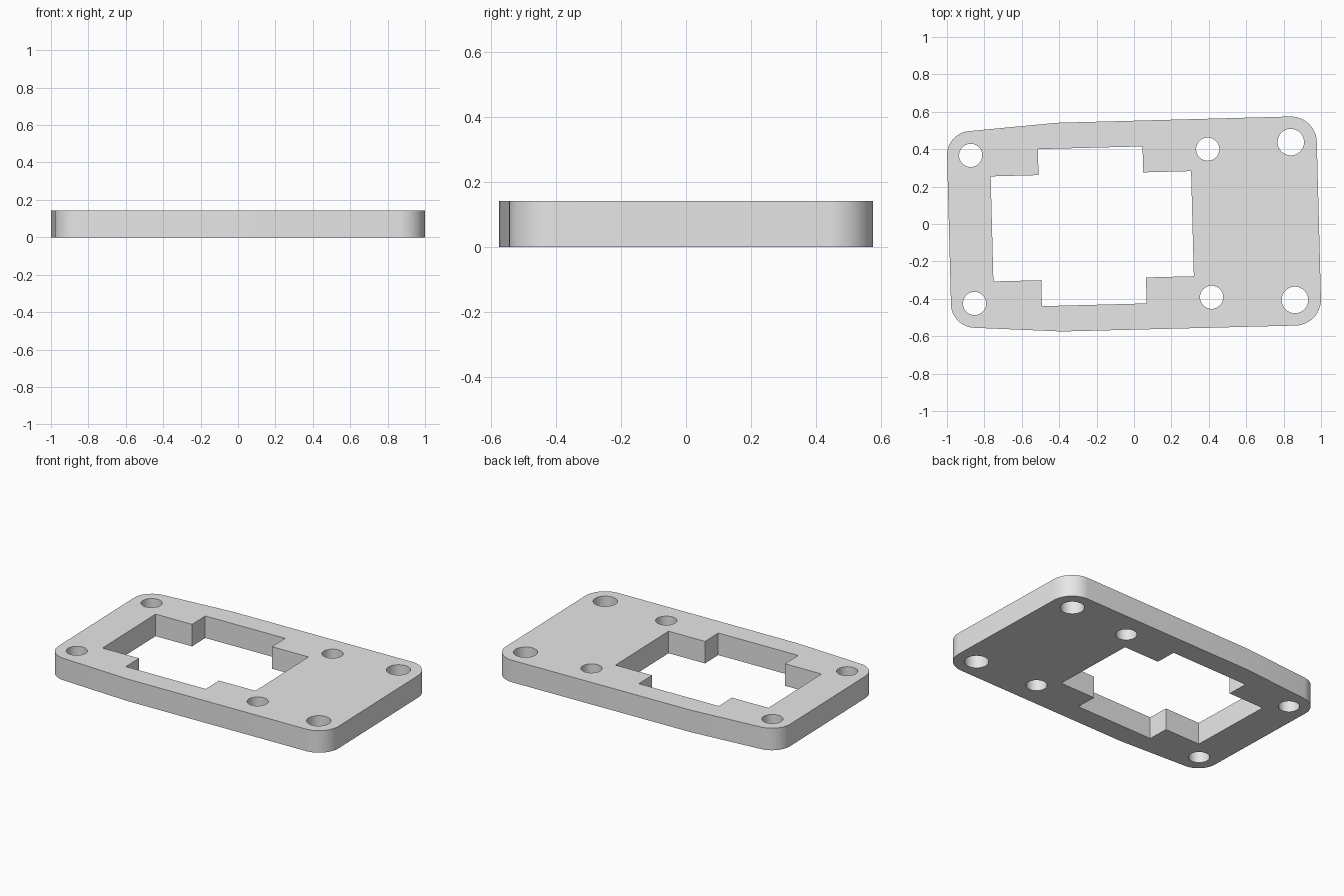
import bpy
import bmesh
from math import cos, sin, radians
from mathutils import Matrix, Vector

THICKNESS = 0.142
TILT = radians(1.5)

cube = bpy.data.objects.get("Cube")
if cube:
    bpy.data.objects.remove(cube, do_unlink=True)


def arc(cx, cy, r, start, end, steps):
    angles = [radians(start + (end - start) * i / steps) for i in range(steps + 1)]
    return [(cx + r * cos(a), cy + r * sin(a)) for a in angles]


def mirrored(half):
    """Close an upper half profile with its reflection in the x axis."""
    return half + [(x, -y) for x, y in reversed(half)]


def add_loop(bm, points):
    verts = [bm.verts.new((x, y, 0)) for x, y in points]
    return [bm.edges.new((v, verts[i - 1])) for i, v in enumerate(verts)]


# Rounded outline with the slight taper toward the left end
outline = mirrored(
    arc(0.849, 0.420, 0.139, 0, 90, 16)
    + [(-0.4, 0.558)]
    + arc(-0.862, 0.398, 0.128, 93, 180, 16))

# Stepped central opening
opening = mirrored([
    (0.312, 0.281), (0.056, 0.281), (0.056, 0.420),
    (-0.504, 0.420), (-0.504, 0.281), (-0.760, 0.281)])

bm = bmesh.new()
edges = add_loop(bm, outline) + add_loop(bm, opening)

# Screw holes in mirrored pairs
for x, y, r in ((-0.864, 0.396, 0.062), (0.404, 0.396, 0.062), (0.849, 0.422, 0.071)):
    for side in (1, -1):
        edges += add_loop(bm, arc(x, y * side, r, 0, 352.5, 47))

# Fill the flat profile and extrude it to a solid plate
bmesh.ops.triangle_fill(bm, edges=edges, use_beauty=True, use_dissolve=False,
                        normal=Vector((0, 0, 1)))
solid = bmesh.ops.extrude_face_region(bm, geom=bm.faces[:], use_keep_orig=True)
top = [g for g in solid["geom"] if isinstance(g, bmesh.types.BMVert)]
bmesh.ops.translate(bm, verts=top, vec=(0, 0, THICKNESS))
bmesh.ops.recalc_face_normals(bm, faces=bm.faces[:])

# Turn slightly about z, then centre on the origin
bmesh.ops.rotate(bm, verts=bm.verts[:], cent=(0, 0, 0), matrix=Matrix.Rotation(TILT, 3, "Z"))
xs = [v.co.x for v in bm.verts]
ys = [v.co.y for v in bm.verts]
bmesh.ops.translate(bm, verts=bm.verts[:],
                    vec=(-(min(xs) + max(xs)) / 2, -(min(ys) + max(ys)) / 2, 0))

mesh = bpy.data.meshes.new("mounting_plate")
bm.to_mesh(mesh)
bm.free()
plate = bpy.data.objects.new("mounting_plate", mesh)
bpy.context.collection.objects.link(plate)

# Plain grey finish
grey = bpy.data.materials.new("light_grey")
grey.use_nodes = True
color = (0.8, 0.8, 0.8, 1)
grey.diffuse_color = color
grey.node_tree.nodes["Principled BSDF"].inputs["Base Color"].default_value = color
mesh.materials.append(grey)

bpy.ops.object.select_all(action="DESELECT")
plate.select_set(True)
bpy.context.view_layer.objects.active = plate
bpy.ops.object.shade_smooth_by_angle(angle=radians(30))
